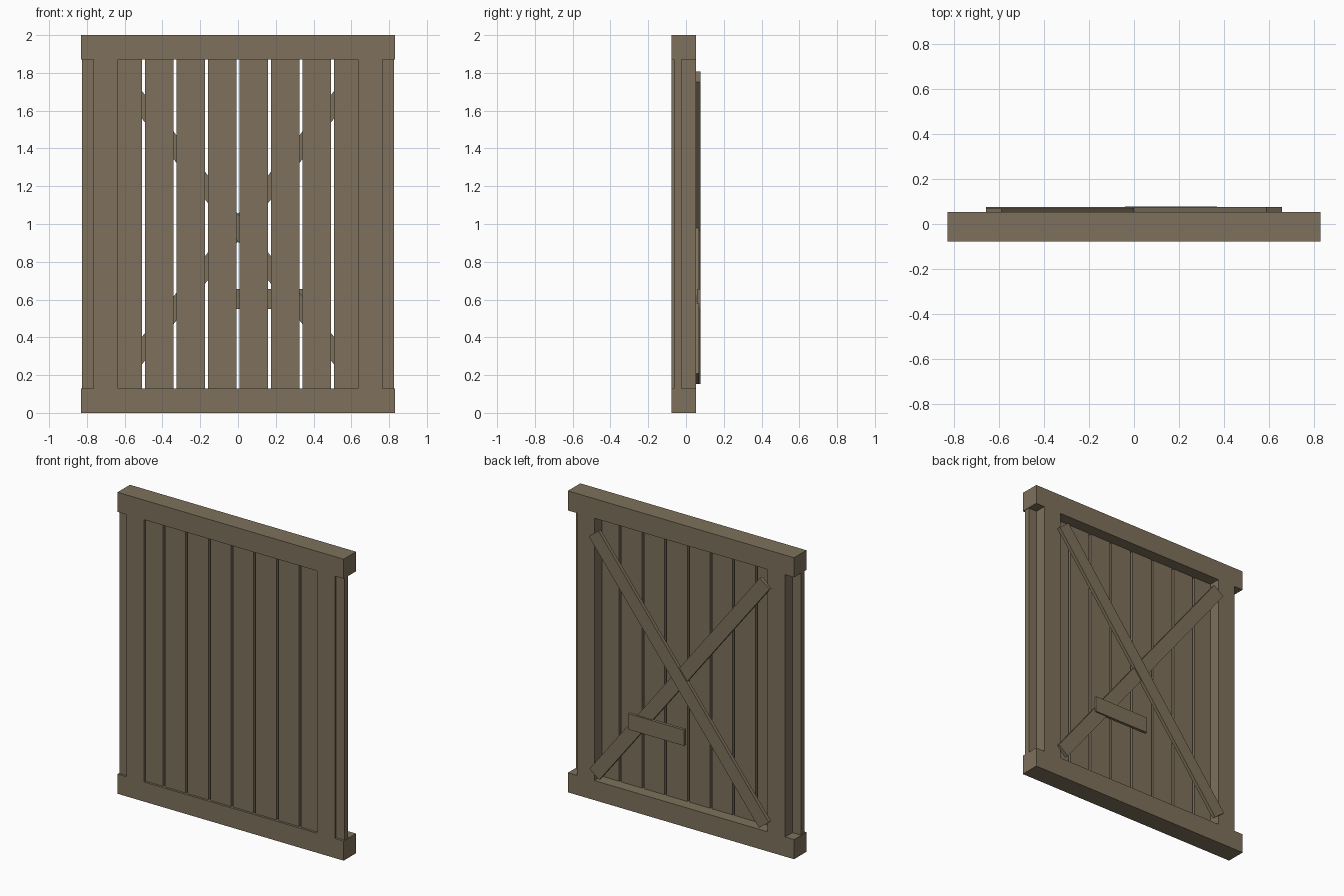
import bpy, bmesh, math
from mathutils import Matrix

if "Cube" in bpy.data.objects:
    bpy.data.objects.remove(bpy.data.objects["Cube"])

wood = bpy.data.materials.new("weathered_wood")
wood.diffuse_color = (0.209, 0.165, 0.107, 1)
wood.use_nodes = True
wood.node_tree.nodes["Principled BSDF"].inputs["Base Color"].default_value = wood.diffuse_color


def board(name, x, y, z, angle=0.0):
    """Box given by (min, max) ranges, turned about its centre in the XZ plane."""
    size = [b - a for a, b in (x, y, z)]
    centre = [(a + b) / 2 for a, b in (x, y, z)]
    bm = bmesh.new()
    bmesh.ops.create_cube(bm, size=1)
    bmesh.ops.scale(bm, vec=size, verts=bm.verts)
    bm.transform(Matrix.Rotation(angle, 4, 'Y'))
    me = bpy.data.meshes.new(name)
    bm.to_mesh(me)
    bm.free()
    me.materials.append(wood)
    ob = bpy.data.objects.new(name, me)
    ob.location = centre
    bpy.context.collection.objects.link(ob)
    return ob


FRONT, BACK = -0.0775, 0.0525

# Frame: rails and stiles
board("bottom_rail", (-0.83, 0.83), (FRONT, BACK), (0, 0.13))
board("top_rail", (-0.83, 0.83), (FRONT, BACK), (1.87, 2.0))
for side, s in (("left", -1), ("right", 1)):
    board(side + "_stile", tuple(sorted((s * 0.635, s * 0.765))),
          (FRONT, BACK), (0.13, 1.87))

# Ten upright planks, the outermost ones poking out past the stiles
pitch, width = 1 / 6, 0.152
for i in range(10):
    c = (i - 4.5) * pitch
    board(f"plank_{i + 1}", (c - width / 2, c + width / 2),
          (-0.063, -0.024), (0.13, 1.87))

# Crossed braces on the back
half, w, mid = 1.015, 0.045, 0.98
tilt = math.radians(52)
board("outer_brace", (-half, half), (BACK, 0.076), (mid - w, mid + w), -tilt)
board("inner_brace", (-half, half), (0.0445, 0.0685), (mid - w, mid + w), tilt)

# Short repair board nailed over one brace
board("repair_board", (-0.04, 0.37), (0.0575, 0.0775), (0.55, 0.655))
